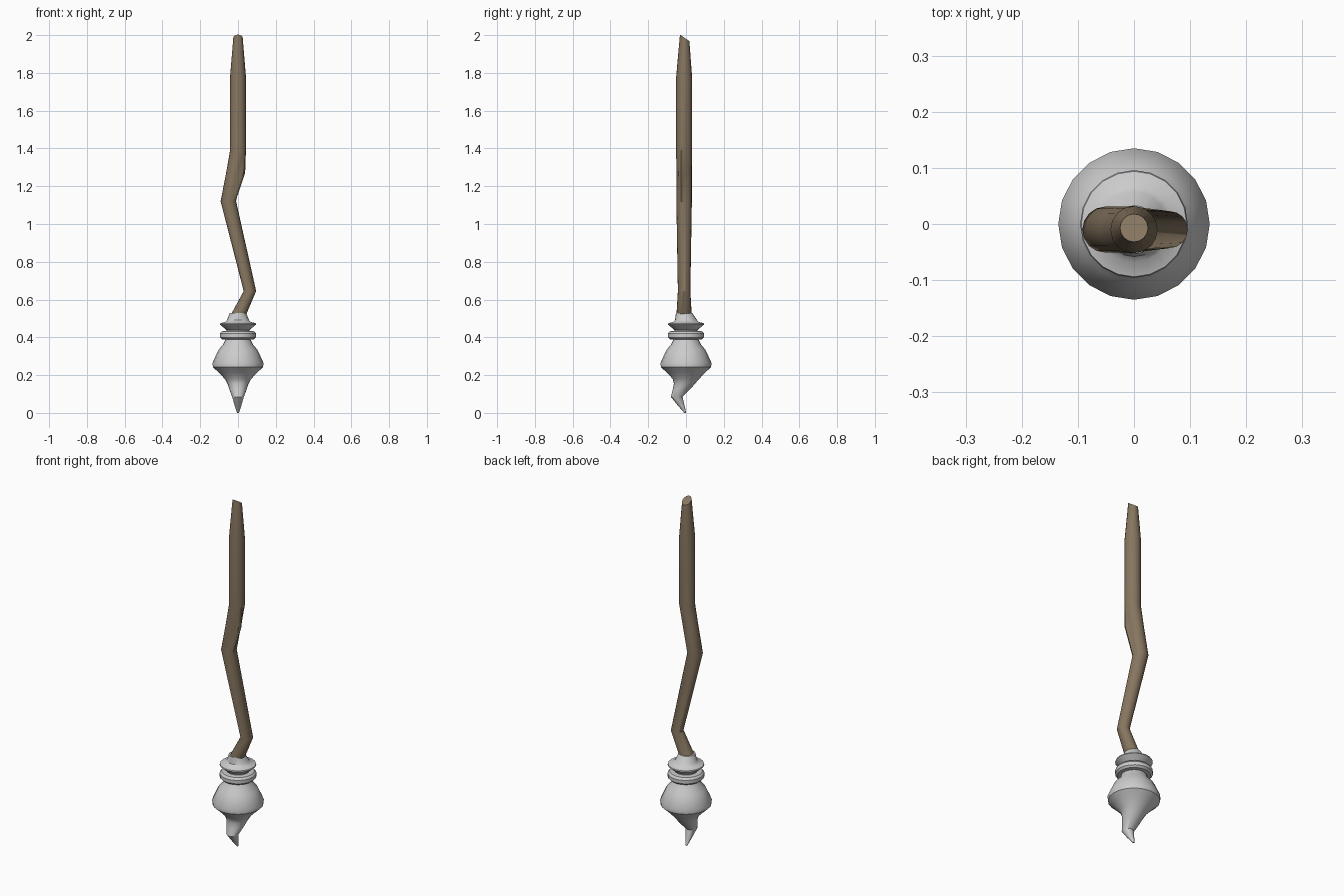
import bpy, bmesh, math

if "Cube" in bpy.data.objects:
    bpy.data.objects.remove(bpy.data.objects["Cube"])


def loft(name, rings, sides, angle, colour=None, tweak=None):
    """Skin horizontal rings given as (z, radius, centre x, centre y)."""
    bm = bmesh.new()
    loops = []
    for i, (z, r, cx, cy) in enumerate(rings):
        loop = []
        for k in range(sides):
            a = 2 * math.pi * k / sides
            p = [cx + r * math.cos(a), cy + r * math.sin(a), z]
            if tweak:
                tweak(i, a, p)
            loop.append(bm.verts.new(p))
        loops.append(loop)
    for a, b in zip(loops, loops[1:]):
        for k in range(sides):
            n = (k + 1) % sides
            bm.faces.new((a[k], a[n], b[n], b[k]))
    bm.faces.new(loops[0][::-1])
    bm.faces.new(loops[-1])
    bmesh.ops.recalc_face_normals(bm, faces=bm.faces)
    me = bpy.data.meshes.new(name)
    bm.to_mesh(me)
    bm.free()
    ob = bpy.data.objects.new(name, me)
    bpy.context.collection.objects.link(ob)
    if colour:
        mat = bpy.data.materials.new(name + "_colour")
        mat.diffuse_color = colour
        mat.use_nodes = True
        mat.node_tree.nodes["Principled BSDF"].inputs["Base Color"].default_value = mat.diffuse_color
        me.materials.append(mat)
    bpy.ops.object.select_all(action='DESELECT')
    ob.select_set(True)
    bpy.context.view_layer.objects.active = ob
    bpy.ops.object.shade_smooth_by_angle(angle=math.radians(angle))
    return ob


# Crooked wooden handle with a slanted top and a small knot on the front right
def shape_handle(i, a, p):
    if i == 3 and math.radians(295) < a < math.radians(345):
        p[0] += 0.022
    if i == 6:
        p[2] -= 0.70 * (p[1] + 0.028)


handle = [
    (0.51, 0.041, -0.002, -0.01),
    (0.645, 0.033, 0.063, -0.01),
    (1.12, 0.041, -0.051, -0.01),
    (1.27, 0.041, -0.022, -0.01),
    (1.39, 0.042, 0.0, -0.01),
    (1.78, 0.042, 0.0, -0.01),
    (2.0, 0.024, 0.0, -0.007),
]
handle[6] = (2.0, 0.025, 0.0, -0.007)
loft("handle", handle, 16, 30, (0.24, 0.18, 0.115, 1), shape_handle)

# Collar, disc and ring turned as one piece
collar = [
    (0.37, 0.060), (0.388, 0.062), (0.39, 0.086), (0.40, 0.096),
    (0.42, 0.096), (0.432, 0.086), (0.434, 0.060), (0.438, 0.060),
    (0.468, 0.096), (0.474, 0.094), (0.482, 0.068), (0.492, 0.058),
    (0.53, 0.043),
]
loft("collar", [(z, r, 0, -0.01 if r < 0.05 else 0) for z, r in collar], 20, 35)

# Bulb with a hooked tip
bulb = [
    (0.0, 0.005, 0, -0.004),
    (0.04, 0.018, 0, -0.026),
    (0.085, 0.031, 0, -0.049),
    (0.125, 0.046, 0, -0.024),
    (0.155, 0.056, 0, -0.008),
    (0.18, 0.070, 0, 0),
    (0.215, 0.103, 0, 0),
    (0.242, 0.133, 0, 0),
    (0.265, 0.135, 0, 0),
    (0.335, 0.103, 0, 0),
    (0.36, 0.080, 0, 0),
    (0.388, 0.066, 0, 0),
]
loft("bulb", bulb, 20, 35)
